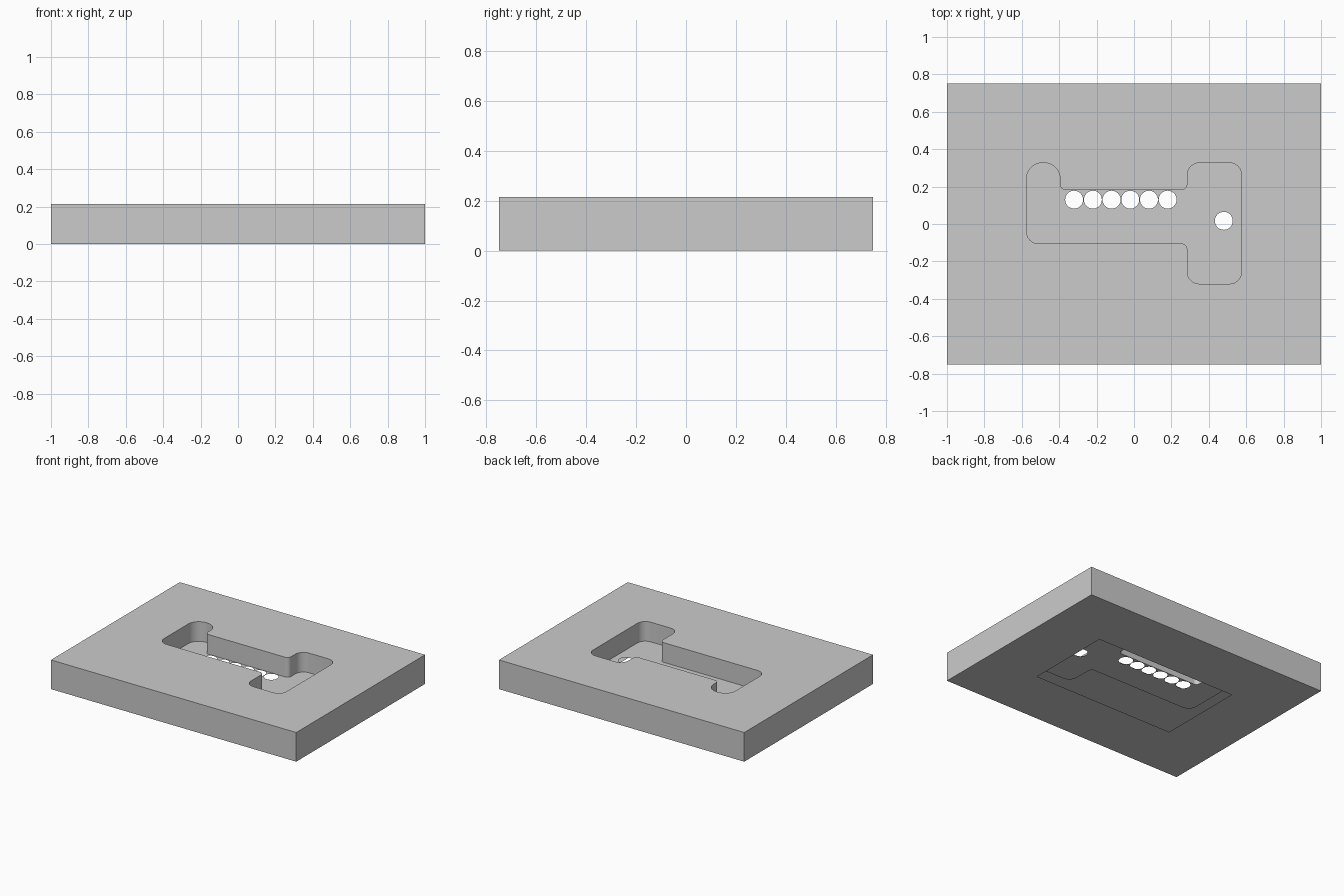
import bpy, bmesh, math
from mathutils import Vector

if "Cube" in bpy.data.objects:
    bpy.data.objects.remove(bpy.data.objects["Cube"])

HEIGHT, FLOOR = 0.215, 0.07
bm = bmesh.new()


def rounded(corners, steps=8):
    """Closed outline with every (x, y, radius) corner rounded."""
    pts, n = [], len(corners)
    for i, (x, y, r) in enumerate(corners):
        p = Vector((x, y))
        a = (Vector(corners[i - 1][:2]) - p).normalized()
        b = (Vector(corners[(i + 1) % n][:2]) - p).normalized()
        c = p + (a + b) * r
        for k in range(steps + 1):
            t = math.pi / 2 * k / steps
            pts.append(c - b * r * math.cos(t) - a * r * math.sin(t))
    return pts


def circle(cx, cy, r, n=32):
    return [(cx + r * math.cos(2 * math.pi * k / n),
             cy + r * math.sin(2 * math.pi * k / n)) for k in range(n)]


def rect(x0, x1, y0, y1):
    return [(x0, y0), (x1, y0), (x1, y1), (x0, y1)]


def loop(pts, z):
    vs = [bm.verts.new((p[0], p[1], z)) for p in pts]
    es = [bm.edges.new((vs[i - 1], vs[i])) for i in range(len(vs))]
    return vs, es


def sheet(loops):
    """Flat face bounded by the first loop, with the others as holes."""
    bmesh.ops.triangle_fill(bm, edges=[e for l in loops for e in l[1]],
                            use_beauty=True, use_dissolve=False,
                            normal=(0, 0, 1))


def wall(lower, upper):
    a, b = lower[0], upper[0]
    for i in range(len(a)):
        bm.faces.new((a[i - 1], a[i], b[i], b[i - 1]))


plate = rect(-1, 1, -0.75, 0.75)
pocket = rounded([
    (-0.575, -0.105, 0.065), (0.285, -0.105, 0.03), (0.285, -0.32, 0.065),
    (0.575, -0.32, 0.065), (0.575, 0.327, 0.065), (0.285, 0.327, 0.065),
    (0.285, 0.182, 0.03), (-0.395, 0.182, 0.03), (-0.395, 0.327, 0.085),
    (-0.575, 0.327, 0.085)])

# hollow plate shell: top with pocket opening, underside with square opening
top_rim, base_rim = loop(plate, HEIGHT), loop(plate, 0)
pocket_top, pocket_base = loop(pocket, HEIGHT), loop(pocket, FLOOR)
sheet([top_rim, pocket_top])
sheet([base_rim, loop(rect(-0.575, 0.575, -0.32, 0.327), 0)])

# pocket floor with a row of six holes and one single hole
holes = [circle(-0.32 + 0.1 * i, 0.13, 0.048) for i in range(6)]
holes.append(circle(0.48, 0.017, 0.048))
sheet([pocket_base] + [loop(h, FLOOR) for h in holes])

# outer sides and pocket walls
wall(base_rim, top_rim)
wall(pocket_base, pocket_top)

# consistent normals, top facing up
bmesh.ops.recalc_face_normals(bm, faces=bm.faces)
bm.normal_update()
top = next(f for f in bm.faces if all(v.co.z > HEIGHT - 1e-4 for v in f.verts))
if top.normal.z < 0:
    bmesh.ops.reverse_faces(bm, faces=bm.faces)

mesh = bpy.data.meshes.new("switch_plate")
bm.to_mesh(mesh)
bm.free()
obj = bpy.data.objects.new("pocketed_plate", mesh)
bpy.context.collection.objects.link(obj)
bpy.context.view_layer.objects.active = obj
obj.select_set(True)
bpy.ops.object.shade_smooth_by_angle(angle=math.radians(30))
